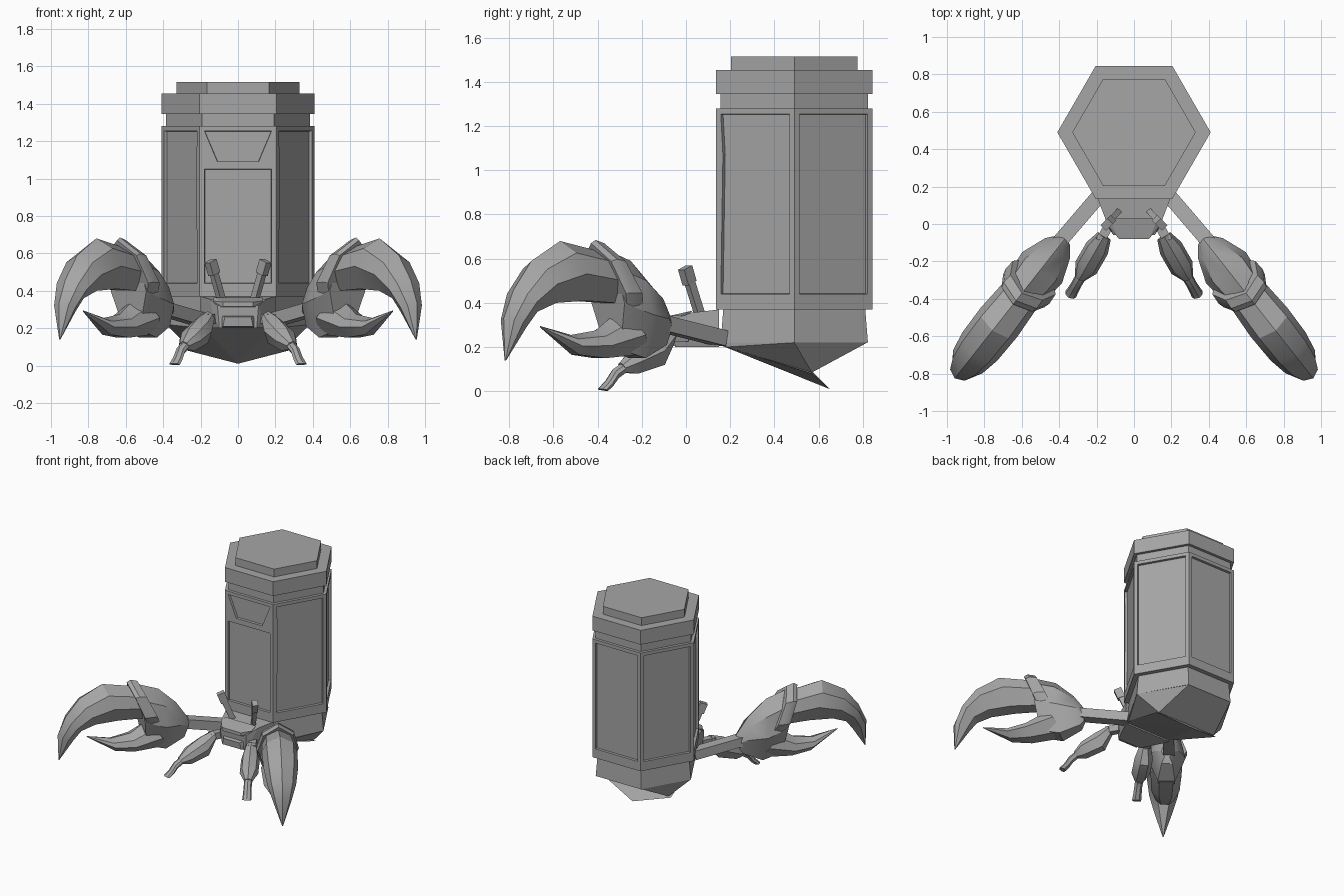
import bpy, bmesh, math
from mathutils import Vector

cube = bpy.data.objects.get("Cube")
if cube:
    bpy.data.objects.remove(cube, do_unlink=True)

grey = bpy.data.materials.new("stone grey")
grey.use_nodes = True
GREY = (0.38, 0.38, 0.38, 1)
grey.diffuse_color = GREY
grey.node_tree.nodes["Principled BSDF"].inputs["Base Color"].default_value = GREY

SHELL_Y = 0.49


def finish(bm, name, mirror=False, smooth=False):
    bmesh.ops.recalc_face_normals(bm, faces=bm.faces[:])
    mesh = bpy.data.meshes.new(name)
    bm.to_mesh(mesh)
    bm.free()
    mesh.materials.append(grey)
    obj = bpy.data.objects.new(name, mesh)
    bpy.context.collection.objects.link(obj)
    if mirror:
        obj.modifiers.new("other side", 'MIRROR').use_clip = False
    if smooth:
        bpy.ops.object.select_all(action='DESELECT')
        obj.select_set(True)
        bpy.context.view_layer.objects.active = obj
        bpy.ops.object.shade_smooth_by_angle(angle=math.radians(28))
    return obj


def skin(bm, rings):
    """Join equal closed rings of points and cap both ends."""
    rows = [[bm.verts.new(p) for p in ring] for ring in rings]
    n = len(rows[0])
    for a, b in zip(rows, rows[1:]):
        for i in range(n):
            j = (i + 1) % n
            bm.faces.new((a[i], a[j], b[j], b[i]))
    bm.faces.new(rows[0][::-1])
    bm.faces.new(rows[-1])


def hexagon(radius, z):
    return [(radius * math.cos(i * math.pi / 3),
             SHELL_Y + radius * math.sin(i * math.pi / 3), z) for i in range(6)]


def hex_part(name, levels):
    bm = bmesh.new()
    skin(bm, [hexagon(r, z) for r, z in levels])
    return finish(bm, name)


def hull(name, half_points):
    """Convex solid from points given for the left half only."""
    bm = bmesh.new()
    for x, y, z in half_points:
        bm.verts.new((x, y, z))
        if x:
            bm.verts.new((-x, y, z))
    bmesh.ops.convex_hull(bm, input=bm.verts[:])
    bmesh.ops.dissolve_limit(bm, angle_limit=0.02, verts=bm.verts[:], edges=bm.edges[:])
    return finish(bm, name)


# Cross-section of a limb: (share of half width, share of the way down)
SECTION = [(0, 0), (.75, .2), (1, .55), (.45, 1), (-.45, 1), (-1, .55), (-.75, .2)]


def limb(name, start, heading, sections):
    """Loft in a vertical plane; a section is (top y, top z, bottom y, bottom z, half width)."""
    d = Vector((heading[0], heading[1])).normalized()
    rings = []
    for ty, tz, by, bz, w in sections:
        ring = []
        for u, t in SECTION:
            y = ty + (by - ty) * t
            x = start[0] + (y - start[1]) * d.x / d.y
            ring.append((x - d.y * u * w, y + d.x * u * w, tz + (bz - tz) * t))
        rings.append(ring)
    bm = bmesh.new()
    skin(bm, rings)
    return finish(bm, name, mirror=True, smooth=True)


def bar(name, a, b, width, height):
    """Square bar between two points, mirrored to the other side."""
    a, b = Vector(a), Vector(b)
    d = (b - a).normalized()
    side = d.cross(Vector((0, 0, 1))).normalized() * width / 2
    up = side.cross(d).normalized() * height / 2
    bm = bmesh.new()
    skin(bm, [[p + side + up, p - side + up, p - side - up, p + side - up] for p in (a, b)])
    return finish(bm, name, mirror=True)


# Tall hexagonal shell with recessed panels; the front has two
bm = bmesh.new()
skin(bm, [hexagon(.41, .37), hexagon(.41, 1.28)])
bm.normal_update()
bmesh.ops.recalc_face_normals(bm, faces=bm.faces[:])
front = min(bm.faces, key=lambda f: f.calc_center_median().y)
bmesh.ops.bisect_plane(bm, geom=[front] + front.edges[:] + front.verts[:],
                       plane_co=(0, 0, 1.07), plane_no=(0, 0, 1))
bm.normal_update()
panels = [f for f in bm.faces if abs(f.normal.z) < .1]
bmesh.ops.inset_individual(bm, faces=panels, thickness=.037)
for f in panels:
    middle = f.calc_center_median()
    is_front = f.normal.y < -.9
    for v in f.verts:
        if v.co.z < .5:
            v.co.z = .44
        elif is_front and middle.z > 1.07 and v.co.z < middle.z:
            v.co.z = 1.09
            v.co.x = math.copysign(.11, v.co.x)
        elif is_front and middle.z < 1.07:
            v.co.z = 1.05
bmesh.ops.inset_individual(bm, faces=panels, thickness=.002, depth=-.018)
finish(bm, "shell_body")

hex_part("shell_neck", [(.385, 1.27), (.385, 1.35)])
hex_part("shell_rim", [(.41, 1.345), (.41, 1.455)])
hex_part("shell_lid", [(.33, 1.45), (.33, 1.515)])
hex_part("shell_skirt", [(.37, .38), (.385, .22)])

# Underside and pointed tail
hull("underbody", [(.385, .49, .22), (.19, .82, .22), (.19, .16, .22),
                   (.25, .57, .085), (.2, .18, .2)])
hull("tail_plate", [(.2, .14, .215), (.27, .57, .08), (0, .65, .01), (0, .57, .09)])

# Head with a brow ledge and mouth
hull("head", [(.2, .15, .2), (.2, .15, .37), (.15, .02, .355), (.11, -.06, .32),
              (.13, -.03, .26), (.1, -.05, .2)])
hull("brow", [(.13, .03, .365), (.13, -.02, .345), (.08, -.08, .34),
              (.08, -.08, .315), (.12, -.02, .31)])
hull("mouth", [(.09, -.04, .27), (.07, -.08, .26), (.08, -.075, .21), (.09, -.03, .2)])

# Eye stalks with square tips
bar("eye_stalk", (.085, .065, .34), (.13, .015, .5), .03, .04)
bar("eye_tip", (.127, .016, .49), (.147, -.004, .56), .04, .055)

# Big claws on straight arms
bar("arm", (.18, .16, .24), (.42, -.12, .31), .08, .07)
CLAW = ((.37, -.08), (.62, -.785))
limb("claw_palm", *CLAW, [
    (-.08, .34, -.09, .25, .04), (-.15, .47, -.11, .21, .085),
    (-.25, .59, -.22, .15, .135), (-.38, .65, -.33, .19, .12)])
limb("claw_collar", *CLAW, [
    (-.37, .67, -.22, .26, .145), (-.41, .685, -.27, .25, .15),
    (-.43, .67, -.30, .26, .14)])
limb("claw_upper_finger", *CLAW, [
    (-.34, .62, -.35, .40, .11), (-.57, .68, -.49, .41, .125),
    (-.70, .59, -.62, .40, .12), (-.78, .46, -.70, .36, .10),
    (-.825, .33, -.74, .29, .065), (-.82, .14, -.815, .14, .004)])
limb("claw_lower_finger", *CLAW, [
    (-.31, .36, -.20, .17, .11), (-.41, .275, -.39, .15, .10),
    (-.52, .255, -.50, .165, .065), (-.66, .295, -.655, .285, .004)])

# Small front legs ending in flat feet
LEG = ((.18, -.1), (.5, -.87))
bar("leg_joint", (.13, .0, .25), (.18, -.09, .25), .05, .05)
limb("front_leg", *LEG, [
    (-.07, .29, -.06, .22, .04), (-.15, .26, -.11, .12, .065),
    (-.24, .20, -.23, .08, .065), (-.30, .13, -.28, .085, .03)])
limb("front_foot", *LEG, [
    (-.28, .135, -.27, .09, .03), (-.33, .10, -.31, .06, .028),
    (-.36, .05, -.335, .025, .03), (-.395, .012, -.36, .002, .033)])
